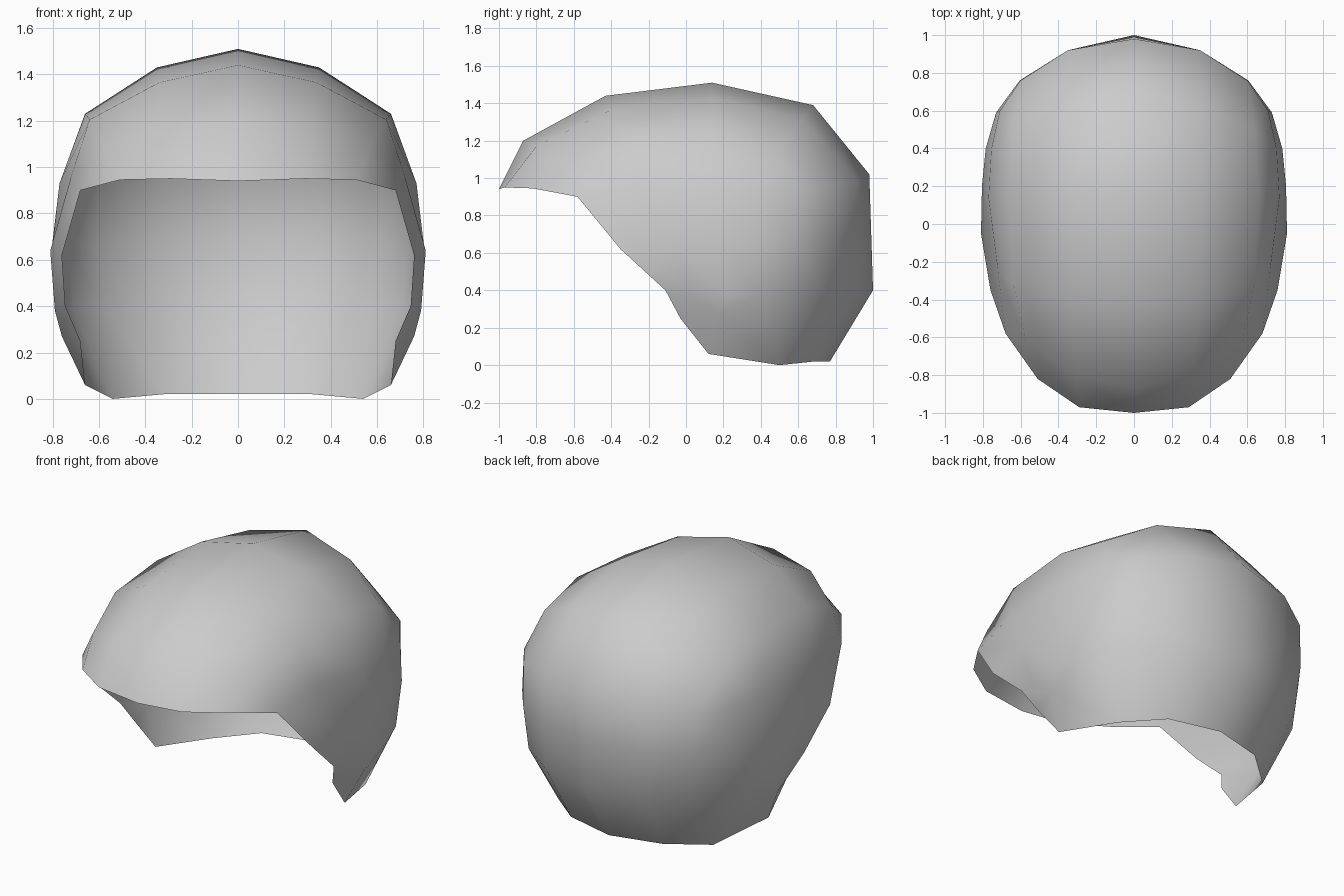
import bpy, bmesh

if "Cube" in bpy.data.objects:
    bpy.data.objects.remove(bpy.data.objects["Cube"])

bm = bmesh.new()


def row(*points):
    return [bm.verts.new(p) for p in points]


def face(*verts):
    bm.faces.new(verts)


def strip(a, b):
    """Bridge two rows of equal length with quads."""
    for i in range(len(a) - 1):
        face(a[i], a[i + 1], b[i + 1], b[i])


# Half of the crown: lengthwise lines from the brow to the back
centre = row((0, -1, .94), (0, -.87, 1.2), (0, -.43, 1.44), (0, .14, 1.51),
             (0, .68, 1.39), (0, .98, 1.02))
inner = row((.29, -.97, .95), (.31, -.80, 1.17), (.34, -.40, 1.365), (.35, .14, 1.43),
            (.35, .62, 1.32), (.35, .92, .98))
outer = row((.51, -.82, .945), (.57, -.63, 1.09), (.64, -.31, 1.205), (.66, .14, 1.23),
            (.64, .50, 1.16), (.60, .76, .95))
strip(centre, inner)
strip(inner, outer)

# Temple ring, running from the brow corner round to the back
temple = row((.68, -.58, .90), (.72, -.25, .96), (.77, .14, .93), (.755, .40, .93),
             (.71, .60, .94))
face(outer[0], outer[1], temple[0])
strip(outer[1:], temple)
temple += [outer[5], inner[5], centre[5]]

# Widest ring and the ring at ear height
widest = row((.76, -.35, .62), (.81, -.05, .64), (.805, .20, .64), (.785, .40, .65),
             (.73, .59, .67), (.605, .76, .68), (.35, .92, .69), (0, .99, .71))
ear = row((.745, -.11, .40), (.765, .02, .39), (.79, .22, .38), (.77, .40, .38),
          (.71, .56, .39), (.58, .74, .40), (.34, .91, .40), (0, 1, .40))
strip(temple, widest)
strip(widest, ear)

# Folded ear notch and lower rim
fold, ridge, tip = row((.68, -.03, .25), (.76, .17, .27), (.66, .12, .06))
rim = row((.54, .50, 0), (.32, .69, .02), (0, .77, .02))
face(ear[0], ear[1], ridge, fold)
face(fold, ridge, tip)
face(ear[1], ear[2], ridge)
face(ear[2], ear[3], ridge)
face(ridge, ear[3], rim[0], tip)
face(ear[3], ear[4], rim[0])
face(ear[4], ear[5], rim[0])
strip(ear[5:], rim)

# Mirror to a full shell with outward normals
half = bm.verts[:] + bm.edges[:] + bm.faces[:]
bmesh.ops.mirror(bm, geom=half, axis='X', merge_dist=.001)
bmesh.ops.remove_doubles(bm, verts=bm.verts[:], dist=.001)
bmesh.ops.recalc_face_normals(bm, faces=bm.faces[:])
top = max(bm.faces, key=lambda f: f.calc_center_median().z)
if top.normal.z < 0:
    bmesh.ops.reverse_faces(bm, faces=bm.faces[:])
for f in bm.faces:
    f.smooth = True

mesh = bpy.data.meshes.new("helmet_shell")
bm.to_mesh(mesh)
bm.free()
shell = bpy.data.objects.new("helmet_shell", mesh)
bpy.context.collection.objects.link(shell)

grey = bpy.data.materials.new("light_grey")
grey.diffuse_color = (.6, .6, .6, 1)
grey.use_nodes = True
grey.node_tree.nodes["Principled BSDF"].inputs["Base Color"].default_value = grey.diffuse_color
mesh.materials.append(grey)
